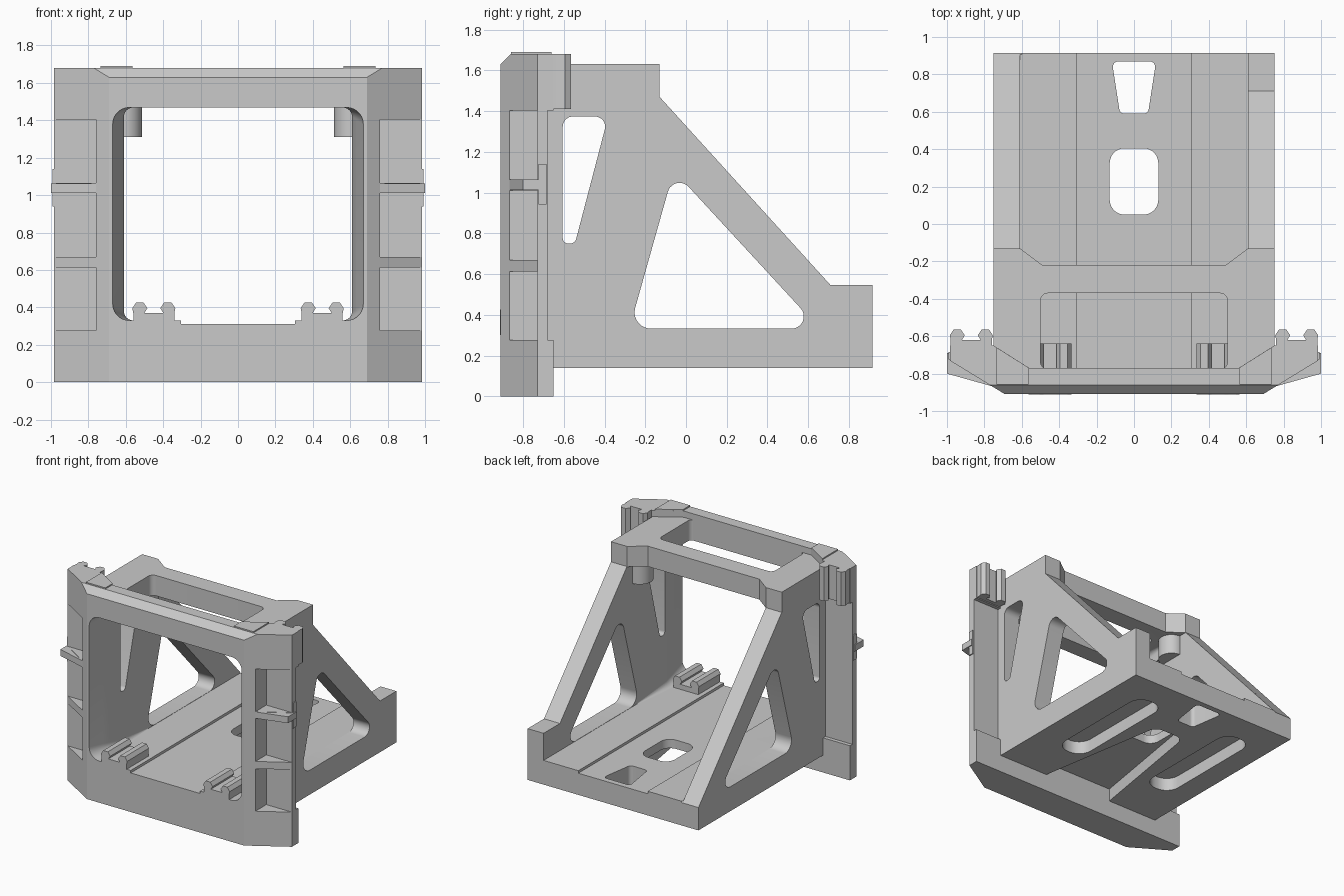
import bpy, bmesh, math
from mathutils import Vector

cube = bpy.data.objects.get("Cube")
if cube:
    bpy.data.objects.remove(cube, do_unlink=True)

GREY = (0.59, 0.59, 0.59, 1)
mat = bpy.data.materials.new("plain grey")
mat.use_nodes = True
mat.diffuse_color = GREY
mat.node_tree.nodes["Principled BSDF"].inputs["Base Color"].default_value = GREY


def rounded(pts, r, steps=10):
    """Round every corner of a polygon; r is one radius or one per corner."""
    out, n = [], len(pts)
    radii = r if isinstance(r, (list, tuple)) else [r] * n
    for i, rad in enumerate(radii):
        p = Vector(pts[i])
        if rad == 0:
            out.append(tuple(p))
            continue
        a = (Vector(pts[i - 1]) - p).normalized()
        b = (Vector(pts[(i + 1) % n]) - p).normalized()
        half = a.angle(b) / 2
        centre = p + (a + b).normalized() * (rad / math.sin(half))
        start = p + a * (rad / math.tan(half)) - centre
        end = p + b * (rad / math.tan(half)) - centre
        for k in range(steps + 1):
            t = k / steps
            ang = math.pi - 2 * half
            v = (start * math.sin((1 - t) * ang) + end * math.sin(t * ang)) / math.sin(ang)
            out.append(tuple(centre + v))
    return out


def rect(a0, a1, b0, b1):
    return [(a0, b0), (a1, b0), (a1, b1), (a0, b1)]


def prism(name, pts, axis, lo, hi, end_pts=None):
    """Extrude a 2D outline along an axis, optionally to a second outline."""
    def place(p, h):
        return {"x": (h, p[0], p[1]), "y": (p[0], h, p[1]), "z": (p[0], p[1], h)}[axis]
    bm = bmesh.new()
    a = [bm.verts.new(place(p, lo)) for p in pts]
    b = [bm.verts.new(place(p, hi)) for p in (end_pts or pts)]
    bm.faces.new(a)
    bm.faces.new(b[::-1])
    for i in range(len(a)):
        j = (i + 1) % len(a)
        bm.faces.new((a[i], b[i], b[j], a[j]))
    bmesh.ops.recalc_face_normals(bm, faces=bm.faces)
    me = bpy.data.meshes.new(name)
    bm.to_mesh(me)
    bm.free()
    me.materials.append(mat)
    ob = bpy.data.objects.new(name, me)
    bpy.context.collection.objects.link(ob)
    return ob


def cut(ob, pts, axis, lo, hi, end_pts=None):
    """Subtract a prism from an object."""
    tool = prism("cutter", pts, axis, lo, hi, end_pts)
    mod = ob.modifiers.new("cut", "BOOLEAN")
    mod.operation, mod.solver, mod.object = "DIFFERENCE", "EXACT", tool
    dg = bpy.context.evaluated_depsgraph_get()
    me = bpy.data.meshes.new_from_object(ob.evaluated_get(dg))
    ob.modifiers.clear()
    ob.data = me
    bpy.data.objects.remove(tool, do_unlink=True)


def mirrored(half):
    return half + [(-x, y) for x, y in reversed(half)]


# Main frame: side profile extruded to full width
frame = prism("main_frame", [(-0.77, 0.138), (0.915, 0.138), (0.915, 0.545), (0.71, 0.545),
                             (-0.13, 1.47), (-0.13, 1.63), (-0.77, 1.63)], "x", -0.75, 0.75)
# Front bezel: plan with angled wings and a thinner middle, thick sill at the foot
bezel = prism("front_bezel", mirrored([(0.69, -0.91), (0.985, -0.73), (0.985, -0.65),
                                       (0.75, -0.65), (0.56, -0.77)]), "z", 0, 1.68)
prism("bezel_sill", rect(-0.75, 0.75, -0.8, -0.65), "z", 0, 0.3)

# Drafted front opening and the shallow floor channel, shared by both
opening = rounded(rect(-0.672, 0.672, 0.33, 1.468), 0.09)
throat = rounded(rect(-0.61, 0.61, 0.33, 1.468), 0.05)
square = rounded(rect(-0.61, 0.61, 0.33, 1.468), 0.004)
for part in (frame, bezel):
    cut(part, opening, "y", -0.92, -0.62, throat)
# Corner fillets fade out towards the rear
cut(frame, throat, "y", -0.625, -0.25, square)
cut(frame, rect(-0.61, 0.61, 0.33, 1.468), "y", -0.255, 1)
for part in (frame, bezel):
    cut(part, rect(-0.305, 0.305, 0.31, 0.5), "y", -1, 1)

# Top plate: rear edge set back between the corners, and a window
cut(frame, [(-0.61, -0.13), (-0.49, -0.22), (0.49, -0.22), (0.61, -0.13), (0.61, 0), (-0.61, 0)],
    "z", 1.4, 1.8)
cut(frame, rounded(rect(-0.5, 0.5, -0.775, -0.37), 0.04), "z", 1.3, 1.8)

# One rear corner keeps its block, the other side slopes to the floor
cut(frame, [(0.71, 0.545), (0.93, 0.303), (0.93, 0.6), (0.66, 0.6)], "x", -0.8, -0.6)

# Lightening holes in both side walls
cut(frame, rounded([(-0.605, 1.373), (-0.382, 1.373), (-0.545, 0.75), (-0.605, 0.75)],
                   [0.05, 0.05, 0.03, 0.025]), "x", -1, 1)
cut(frame, rounded([(-0.278, 0.332), (0.655, 0.332), (-0.06, 1.107)], [0.08, 0.06, 0.06]), "x", -1, 1)

# Floor holes and underside pockets
cut(frame, rounded([(-0.075, 0.59), (0.075, 0.59), (0.118, 0.87), (-0.118, 0.87)], 0.03), "z", 0, 0.5)
cut(frame, rounded(rect(-0.13, 0.13, 0.05, 0.405), 0.08), "z", 0, 0.5)
for x in (-0.45, 0.4):
    cut(frame, rounded(rect(x - 0.12, x + 0.12, -0.28, 0.68), 0.11), "z", 0, 0.24)
cut(frame, rounded([(-0.33, -0.8), (0.33, -0.8), (0.13, 0.41), (-0.13, 0.41)], [0, 0, 0.08, 0.08]),
    "z", 0, 0.24)

# Bezel wings: three pockets each, slim flange behind, and bevelled top edge
for s in (-1, 1):
    for z0, z1 in ((0.275, 0.612), (0.67, 1.01), (1.065, 1.403)):
        cut(bezel, rect(*sorted((s * 0.76, s * 1.1)), -1, -0.73), "z", z0, z1)
    cut(bezel, rect(*sorted((s * 0.75, s * 1.1)), -0.68, -0.6), "z", 0.275, 1.403)
cut(bezel, [(-0.92, 1.62), (-0.92, 1.7), (-0.84, 1.7)], "x", -1, 1)

# Twin-hook clips, wing fins and tabs, top pads and bosses on each side
hooks = mirrored([(-0.11, -0.03), (-0.11, 0.04), (-0.115, 0.065), (-0.095, 0.095),
                  (-0.055, 0.095), (-0.035, 0.065), (-0.05, 0.04)])
for s, side in ((1, "left"), (-1, "right")):
    prism(side + "_floor_clip", [(s * 0.45 + u, 0.33 + v) for u, v in hooks], "y", -0.912, -0.64)
    prism(side + "_top_clip", [(s * 0.87 + u, -0.66 + v) for u, v in hooks], "z", 1.41, 1.68)
    prism(side + "_wing_fin", [(s * 0.75, -0.87), (s * 1.0, -0.8), (s * 1.0, -0.69),
                               (s * 0.75, -0.69)], "z", 1.012, 1.063)
    prism(side + "_wing_tab", rect(*sorted((s * 0.95, s * 0.993)), -0.725, -0.685), "z", 0.94, 1.14)
    prism(side + "_top_pad", [(s * 0.565, -0.858), (s * 0.735, -0.858), (s * 0.735, -0.66),
                              (s * 0.565, -0.767)], "z", 1.67, 1.69)
    ring = [(s * 0.612 + 0.098 * math.cos(a), -0.295 + 0.098 * math.sin(a))
            for a in (math.tau * k / 40 for k in range(40))]
    prism(side + "_boss", ring, "z", 1.31, 1.5)

# Smooth rounded corners, keep edges sharp
for ob in bpy.context.scene.objects:
    if ob.type == "MESH":
        ob.select_set(True)
        bpy.context.view_layer.objects.active = ob
bpy.ops.object.shade_smooth_by_angle(angle=math.radians(17))
